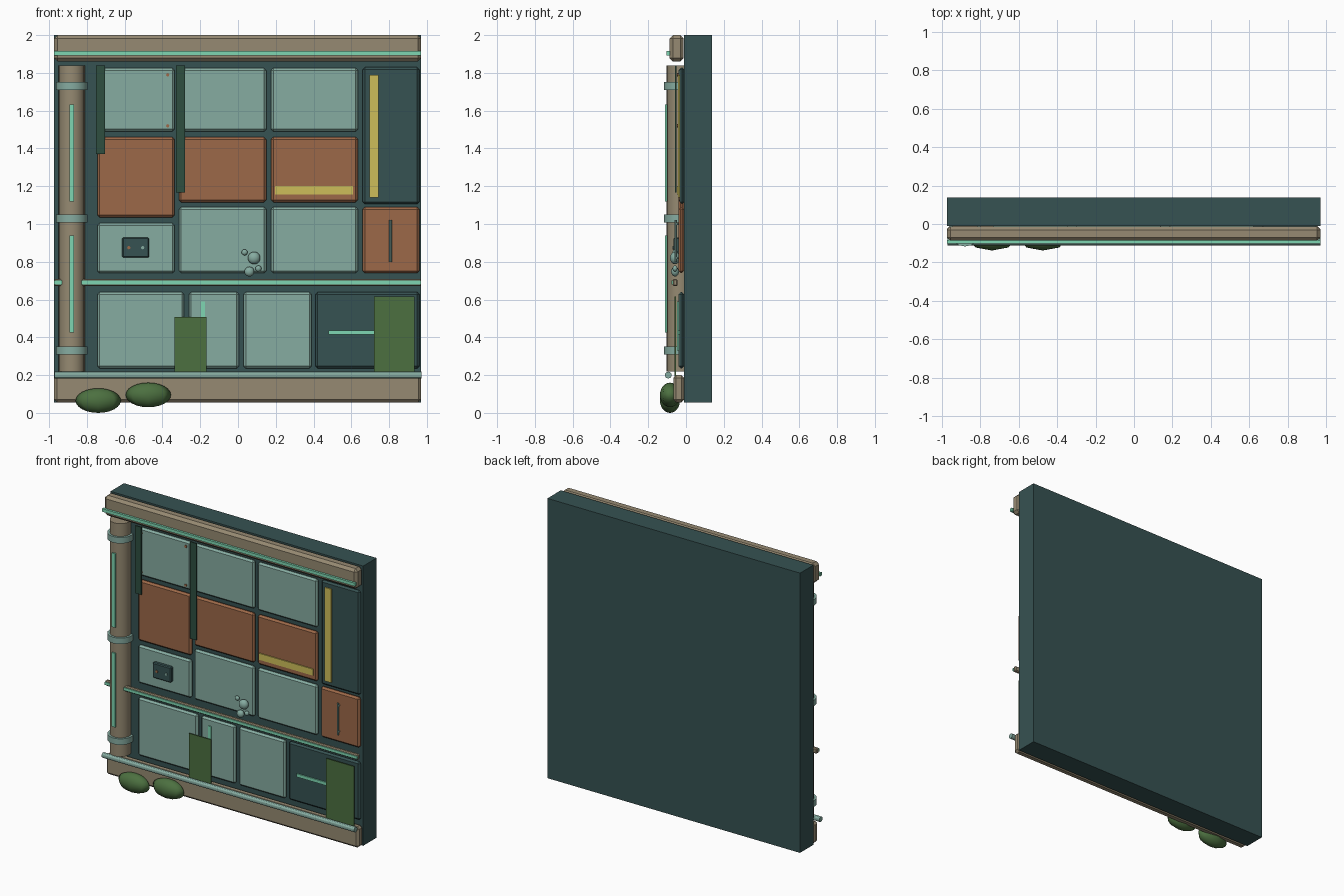
import bpy, math

cube = bpy.data.objects.get("Cube")
if cube:
    bpy.data.objects.remove(cube, do_unlink=True)


def material(name, rgb):
    lin = [(c / 255 / 12.92) if c < 11 else ((c / 255 + 0.055) / 1.055) ** 2.4 for c in rgb]
    m = bpy.data.materials.new(name)
    m.use_nodes = True
    m.diffuse_color = (*lin, 1)
    m.node_tree.nodes["Principled BSDF"].inputs["Base Color"].default_value = (*lin, 1)
    return m


SLATE = material("dark slate", (54, 82, 82))
SAGE = material("pale sage", (134, 172, 161))
STONE = material("warm stone", (150, 138, 114))
RUST = material("rust", (156, 104, 72))
YELLOW = material("faded yellow", (206, 190, 90))
MINT = material("bright mint", (126, 214, 178))
VINE = material("dark vine green", (46, 78, 64))
LEAF = material("leaf green", (76, 112, 64))


def finish(name, mat):
    ob = bpy.context.object
    ob.name = name
    ob.data.materials.append(mat)
    return ob


def box(name, mat, x0, x1, y0, y1, z0, z1, bevel=0):
    """Box given by its bounds, with an optional chamfer."""
    bpy.ops.mesh.primitive_cube_add(size=1, location=((x0 + x1) / 2, (y0 + y1) / 2, (z0 + z1) / 2))
    ob = finish(name, mat)
    ob.scale = (x1 - x0, y1 - y0, z1 - z0)
    bpy.ops.object.transform_apply(location=False, rotation=False, scale=True)
    if bevel:
        mod = ob.modifiers.new("chamfer", 'BEVEL')
        mod.width = bevel
        mod.segments = 1
    return ob


def rod(name, mat, loc, radius, length, axis='Z', sides=16):
    rot = {'X': (0, math.pi / 2, 0), 'Y': (math.pi / 2, 0, 0), 'Z': (0, 0, 0)}[axis]
    bpy.ops.mesh.primitive_cylinder_add(vertices=sides, radius=radius, depth=length,
                                        location=loc, rotation=rot)
    ob = finish(name, mat)
    bpy.ops.object.shade_smooth_by_angle()
    return ob


def ball(name, mat, loc, size, segments=16, rings=10):
    bpy.ops.mesh.primitive_uv_sphere_add(segments=segments, ring_count=rings, radius=1, location=loc)
    ob = finish(name, mat)
    ob.scale = size
    bpy.ops.object.transform_apply(location=False, rotation=False, scale=True)
    bpy.ops.object.shade_smooth()
    return ob


# Wall slab with header and plinth
FACE = -0.01
box("wall_slab", SLATE, -0.973, 0.97, FACE, 0.137, 0.055, 2)
box("header_beam", STONE, -0.973, 0.97, -0.087, -0.012, 1.86, 2, 0.018)
box("header_strip", MINT, -0.973, 0.97, -0.102, -0.084, 1.893, 1.915)
box("base_plinth", STONE, -0.973, 0.97, -0.067, FACE, 0.055, 0.2, 0.015)
rod("base_pipe", SAGE, (0, -0.094, 0.2), 0.018, 1.943, 'X', 12)

# Middle rail
box("middle_rail", STONE, -0.973, 0.97, -0.07, -0.045, 0.671, 0.709, 0.006)
box("middle_rail_strip", MINT, -0.973, 0.97, -0.076, -0.068, 0.68, 0.7)

# Facade panels, column by column
C1, C2, C3, C4 = (-0.745, -0.335), (-0.313, 0.15), (0.175, 0.635), (0.66, 0.96)
TOP, MID, LOW, BOTTOM = (1.49, 1.825), (1.115, 1.46), (0.74, 1.09), (0.235, 0.64)
panels = [
    ("sage", SAGE, C1, TOP), ("sage", SAGE, C2, TOP), ("sage", SAGE, C3, TOP),
    ("rust", RUST, C1, (1.035, 1.46)), ("rust", RUST, C2, MID), ("rust", RUST, C3, MID),
    ("sage", SAGE, C1, (0.74, 1.005)), ("sage", SAGE, C2, LOW), ("sage", SAGE, C3, LOW),
    ("rust", RUST, C4, LOW), ("slate", SLATE, C4, (1.105, 1.83)),
    ("sage", SAGE, (-0.745, -0.285), BOTTOM), ("sage", SAGE, (-0.26, 0.005), BOTTOM),
    ("sage", SAGE, (0.03, 0.39), BOTTOM), ("slate", SLATE, (0.41, 0.96), BOTTOM),
]
for i, (label, mat, xs, zs) in enumerate(panels):
    front = -0.034 if mat == SLATE else -0.04
    box(f"{label}_panel_{i + 1}", mat, *xs, front, FACE, *zs, 0.012)

# Corner column with bands and light strips
PX, PY = -0.88, -0.033
rod("column", STONE, (PX, PY, 1.03), 0.069, 1.62)
for i, z in enumerate((0.33, 1.03, 1.73)):
    rod(f"column_band_{i + 1}", SAGE, (PX, PY, z), 0.084, 0.042)
for i, z in enumerate((0.682, 1.375)):
    box(f"column_light_{i + 1}", MINT, PX - 0.013, PX + 0.013, -0.112, -0.098, z - 0.257, z + 0.257)

# Painted and lit stripes on the panels
box("yellow_upright_stripe", YELLOW, 0.695, 0.745, -0.042, -0.033, 1.14, 1.79)
box("yellow_level_stripe", YELLOW, 0.195, 0.61, -0.047, -0.039, 1.155, 1.2)
box("level_light", MINT, 0.48, 0.83, -0.042, -0.033, 0.415, 0.437)
box("upright_light", MINT, -0.197, -0.176, -0.047, -0.039, 0.33, 0.59)

# Hanging vines and upright grass plates
for i, (x, z) in enumerate(((-0.728, 1.37), (-0.304, 1.167))):
    box(f"hanging_vine_{i + 1}", VINE, x - 0.024, x + 0.024, -0.058, -0.05, z, 1.84)
for i, (x0, x1, z) in enumerate(((-0.335, -0.167, 0.507), (0.72, 0.935, 0.615))):
    box(f"grass_plate_{i + 1}", LEAF, x0, x1, -0.06, -0.053, 0.19, z)

# Control box, door handle and corner bolts
box("control_box", SLATE, -0.613, -0.47, -0.066, -0.035, 0.822, 0.928, 0.006)
rod("control_knob_left", RUST, (-0.578, -0.067, 0.875), 0.009, 0.008, 'Y', 8)
rod("control_knob_right", SAGE, (-0.505, -0.067, 0.875), 0.009, 0.008, 'Y', 8)
rod("door_handle", SAGE, (0.807, -0.055, 0.91), 0.007, 0.22, 'Z', 8)
for z in (0.82, 1.0):
    rod("handle_post", SAGE, (0.807, -0.046, z), 0.006, 0.018, 'Y', 8)
for x in (-0.715, -0.372):
    for z in (1.52, 1.79):
        rod("panel_bolt", RUST, (x, -0.042, z), 0.009, 0.01, 'Y', 8)

# Cluster of round growths
for i, (x, z, r) in enumerate(((0.085, 0.82, 0.033), (0.035, 0.85, 0.016),
                               (0.06, 0.748, 0.026), (0.108, 0.764, 0.016))):
    ball(f"round_growth_{i + 1}", SAGE, (x, -0.058, z), (r, r * 0.8, r))

# Low bushes at the foot
for i, (x, z) in enumerate(((-0.74, 0.065), (-0.475, 0.095))):
    ball(f"bush_{i + 1}", LEAF, (x, -0.085, z), (0.12, 0.053, 0.065), 8, 12)
